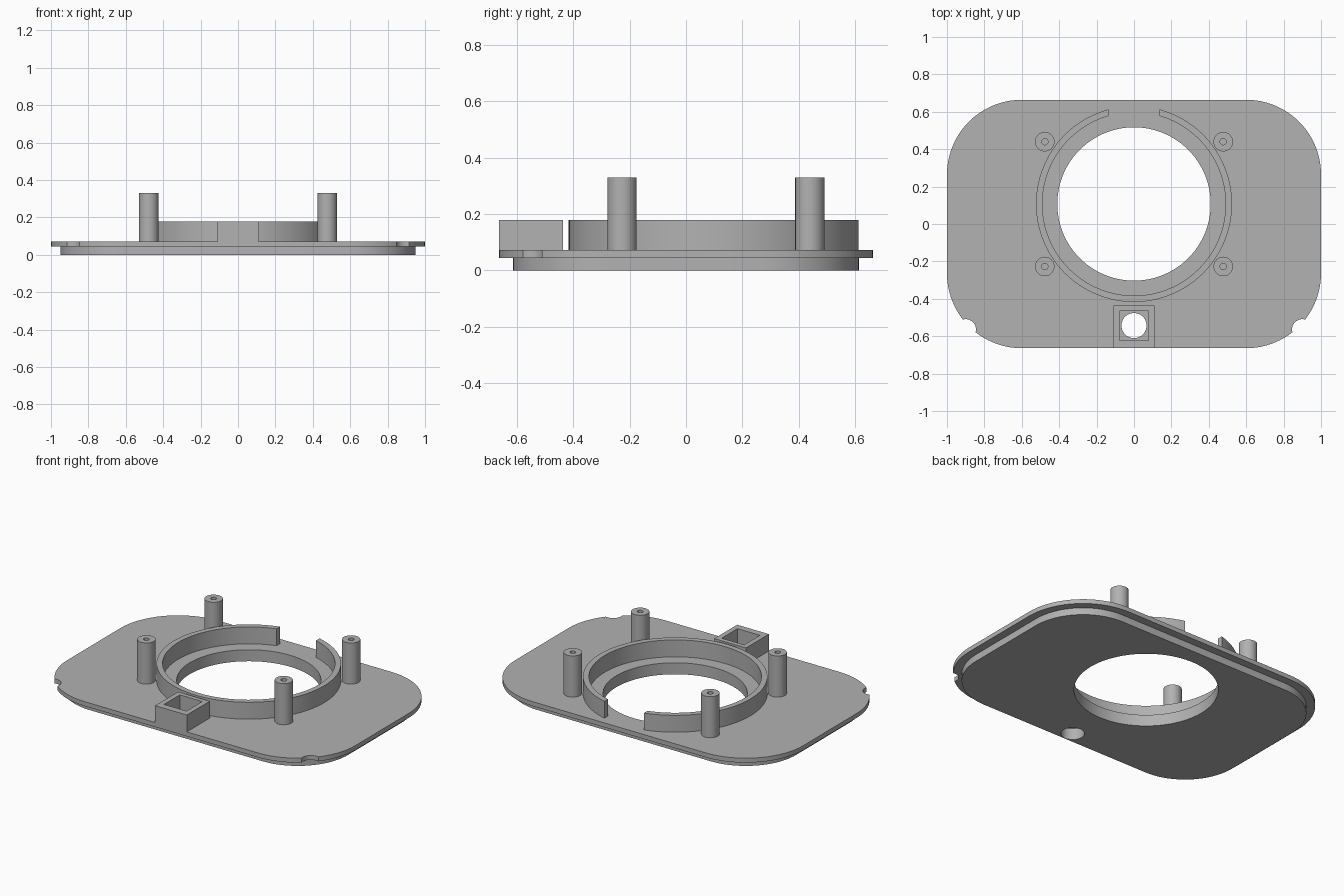
import bpy
import bmesh
from math import acos, asin, cos, pi, radians, sin

if "Cube" in bpy.data.objects:
    bpy.data.objects.remove(bpy.data.objects["Cube"], do_unlink=True)

grey = bpy.data.materials.new("plain_grey")
grey.use_nodes = True
colour = (0.445, 0.445, 0.445, 1)
grey.diffuse_color = colour
grey.node_tree.nodes["Principled BSDF"].inputs["Base Color"].default_value = colour


def arc(cx, cy, r, start, end, steps):
    return [(cx + r * cos(start + (end - start) * i / steps),
             cy + r * sin(start + (end - start) * i / steps)) for i in range(steps + 1)]


def circle(cx, cy, r, steps=64):
    return arc(cx, cy, r, 0, 2 * pi, steps)[:-1]


def box(x0, x1, y0, y1):
    return [(x0, y0), (x1, y0), (x1, y1), (x0, y1)]


def rounded_plate(hx, hy, r, notch=None):
    """Rounded rectangle; the two front corners can carry a round bite."""
    pts = []
    for k, (sx, sy) in enumerate([(1, 1), (-1, 1), (-1, -1), (1, -1)]):
        cx, cy, a = sx * (hx - r), sy * (hy - r), k * pi / 2
        if notch and sy < 0:
            dist, nr = notch
            mid = a + pi / 4
            d = acos((r * r + dist * dist - nr * nr) / (2 * r * dist))
            f = acos((nr * nr + dist * dist - r * r) / (2 * nr * dist))
            pts += arc(cx, cy, r, a, mid - d, 10)
            pts += arc(cx + dist * cos(mid), cy + dist * sin(mid), nr,
                       mid + pi + f, mid + pi - f, 12)[1:-1]
            pts += arc(cx, cy, r, mid + d, a + pi / 2, 10)
        else:
            pts += arc(cx, cy, r, a, a + pi / 2, 24)
    return pts


def prism(name, outlines, z0, z1):
    """Extrude an outline between two heights; further outlines are holes."""
    curve = bpy.data.curves.new(name, "CURVE")
    curve.dimensions = "2D"
    curve.fill_mode = "BOTH"
    curve.extrude = (z1 - z0) / 2
    for pts in outlines:
        spline = curve.splines.new("POLY")
        spline.points.add(len(pts) - 1)
        for p, (x, y) in zip(spline.points, pts):
            p.co = (x, y, 0, 1)
        spline.use_cyclic_u = True
    obj = bpy.data.objects.new(name, curve)
    bpy.context.collection.objects.link(obj)
    bpy.ops.object.select_all(action="DESELECT")
    obj.select_set(True)
    bpy.context.view_layer.objects.active = obj
    bpy.ops.object.convert(target="MESH")
    obj = bpy.context.view_layer.objects.active
    bm = bmesh.new()
    bm.from_mesh(obj.data)
    bmesh.ops.remove_doubles(bm, verts=bm.verts, dist=0.0001)
    bmesh.ops.translate(bm, verts=bm.verts, vec=(0, 0, (z0 + z1) / 2))
    bmesh.ops.dissolve_limit(bm, angle_limit=radians(0.5), verts=bm.verts, edges=bm.edges)
    bmesh.ops.recalc_face_normals(bm, faces=bm.faces)
    bm.to_mesh(obj.data)
    bm.free()
    obj.data.materials.clear()
    obj.data.materials.append(grey)
    bpy.ops.object.shade_smooth_by_angle(angle=radians(30))
    return obj


RING_Y, STEP, DECK, RIM = 0.107, 0.044, 0.072, 0.178
holes = [circle(0, RING_Y, 0.41, 96), circle(0, -0.543, 0.067, 48)]

# Stepped base: narrower lower plate, wider notched upper plate
prism("lower_plate", [rounded_plate(0.95, 0.614, 0.35)] + holes, 0, STEP)
prism("upper_plate", [rounded_plate(1.0, 0.664, 0.4, (0.424, 0.055))] + holes, STEP, DECK)

# Round collar, open at the back with straight-cut ends
gap, r_out, r_in = 0.137, 0.524, 0.49
a, b = asin(gap / r_out), asin(gap / r_in)
collar = arc(0, RING_Y, r_out, pi / 2 + a, 5 * pi / 2 - a, 96)
collar += arc(0, RING_Y, r_in, 5 * pi / 2 - b, pi / 2 + b, 96)
prism("collar", [collar], DECK, RIM)

# Square socket around the small hole
prism("socket", [box(-0.11, 0.11, -0.664, -0.437), box(-0.078, 0.078, -0.622, -0.465)],
      DECK, RIM)

# Four hollow screw posts
for side, x in (("right", -0.477), ("left", 0.477)):
    for end, y in (("front", -0.227), ("back", 0.44)):
        prism(f"{end}_{side}_post", [circle(x, y, 0.052, 48), circle(x, y, 0.017, 24)],
              DECK, 0.33)
